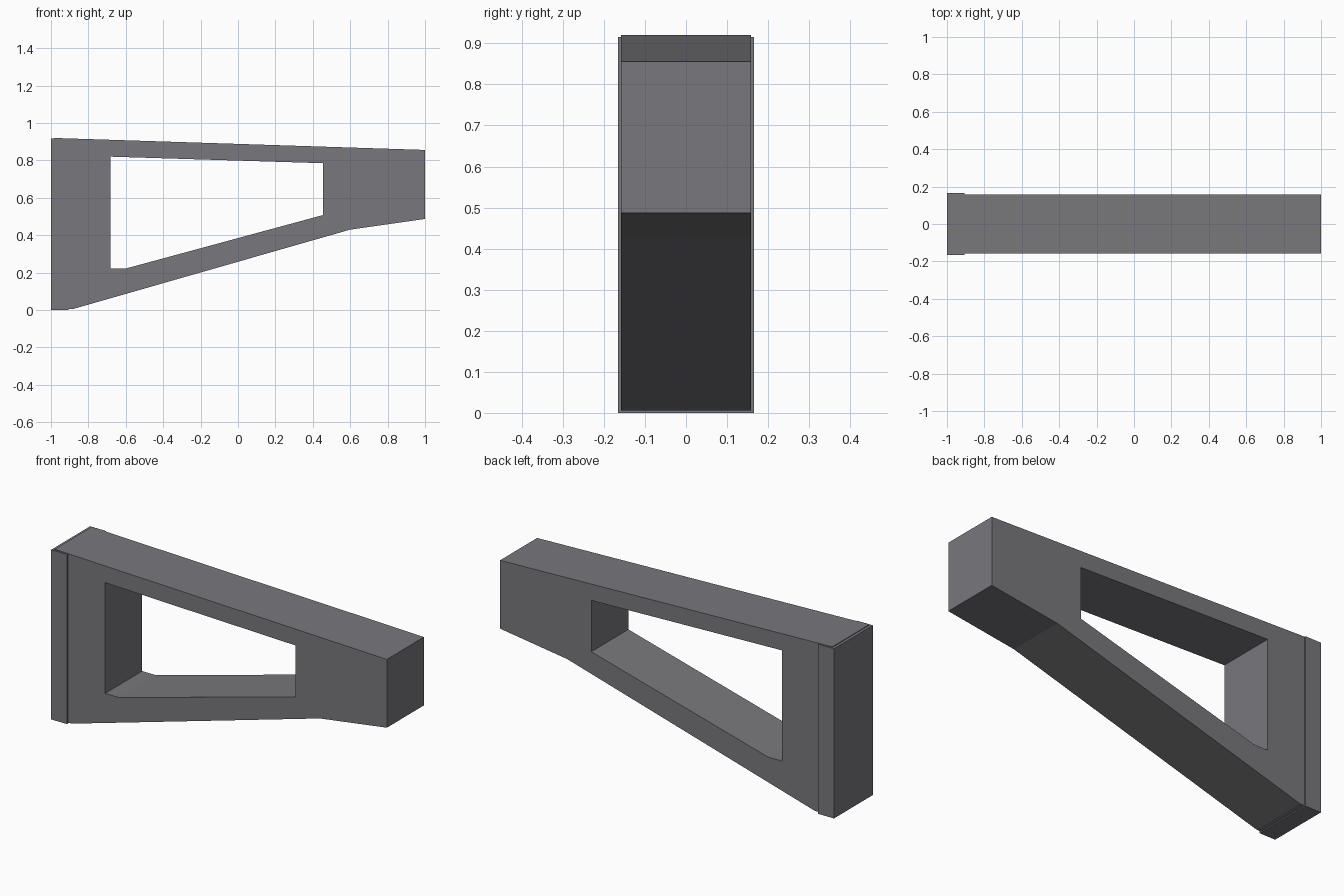
import bpy
import bmesh

if "Cube" in bpy.data.objects:
    bpy.data.objects.remove(bpy.data.objects["Cube"], do_unlink=True)

GREY = (0.19, 0.19, 0.205, 1.0)
mat = bpy.data.materials.new("dark grey")
mat.use_nodes = True
mat.diffuse_color = GREY
mat.node_tree.nodes["Principled BSDF"].inputs["Base Color"].default_value = GREY


def add_part(name, bm, bevel_width):
    """Turn a bmesh into a flat shaded object with chamfered edges."""
    bmesh.ops.recalc_face_normals(bm, faces=bm.faces)
    mesh = bpy.data.meshes.new(name)
    bm.to_mesh(mesh)
    bm.free()
    mesh.materials.append(mat)
    obj = bpy.data.objects.new(name, mesh)
    bpy.context.collection.objects.link(obj)
    bevel = obj.modifiers.new("chamfer", "BEVEL")
    bevel.width = bevel_width
    bevel.segments = 1
    bevel.limit_method = "WEIGHT"
    return obj


def weight_edges(bm, rule):
    """Give each sharp edge a chamfer weight from the rule."""
    layer = bm.edges.layers.float.new("bevel_edge_weight")
    bm.normal_update()
    for edge in bm.edges:
        if len(edge.link_faces) == 2 and edge.calc_face_angle() > 0.5:
            edge[layer] = rule(edge)


# Bracket arm: a framed profile, one ring around the opening
outer = [(-0.985, 0.92), (1, 0.856), (1, 0.487), (0.6, 0.43), (-0.88, 0.006), (-0.985, 0.006)]
hole = [(-0.683, 0.82), (0.455, 0.785), (0.455, 0.508), (-0.6, 0.222), (-0.683, 0.222)]
hole_match = [0, 1, 2, 2, 3, 4]
half = 0.158

bm = bmesh.new()
rings = {}
for side in (-1, 1):
    rings[side] = [[bm.verts.new((x, side * half, z)) for x, z in loop] for loop in (outer, hole)]
    out, inn = rings[side]
    for i in range(len(out)):
        j = (i + 1) % len(out)
        a, b = inn[hole_match[i]], inn[hole_match[j]]
        bm.faces.new([out[i], out[j], b] + ([a] if a is not b else []))
for front, back in zip(rings[-1], rings[1]):
    for i in range(len(front)):
        j = (i + 1) % len(front)
        bm.faces.new((front[i], front[j], back[j], back[i]))
bmesh.ops.recalc_face_normals(bm, faces=bm.faces)


def arm_rule(edge):
    # The long top edges carry a finer chamfer than the rest
    return 0.35 if all(v.co.z > 0.85 for v in edge.verts) and edge.calc_length() > 1 else 1.0


weight_edges(bm, arm_rule)
add_part("bracket_arm", bm, 0.014)

# Mounting plate wrapped around the tall end
bm = bmesh.new()
bmesh.ops.create_cube(bm, size=1)
for v in bm.verts:
    v.co.x = -0.953 + v.co.x * 0.094
    v.co.y *= 0.332
    v.co.z = 0.458 + v.co.z * 0.916
# Chamfer only the wall side and the top and bottom corners
weight_edges(bm, lambda e: 0.0 if all(v.co.x > -0.95 for v in e.verts) else 1.0)
add_part("mounting_plate", bm, 0.009)
